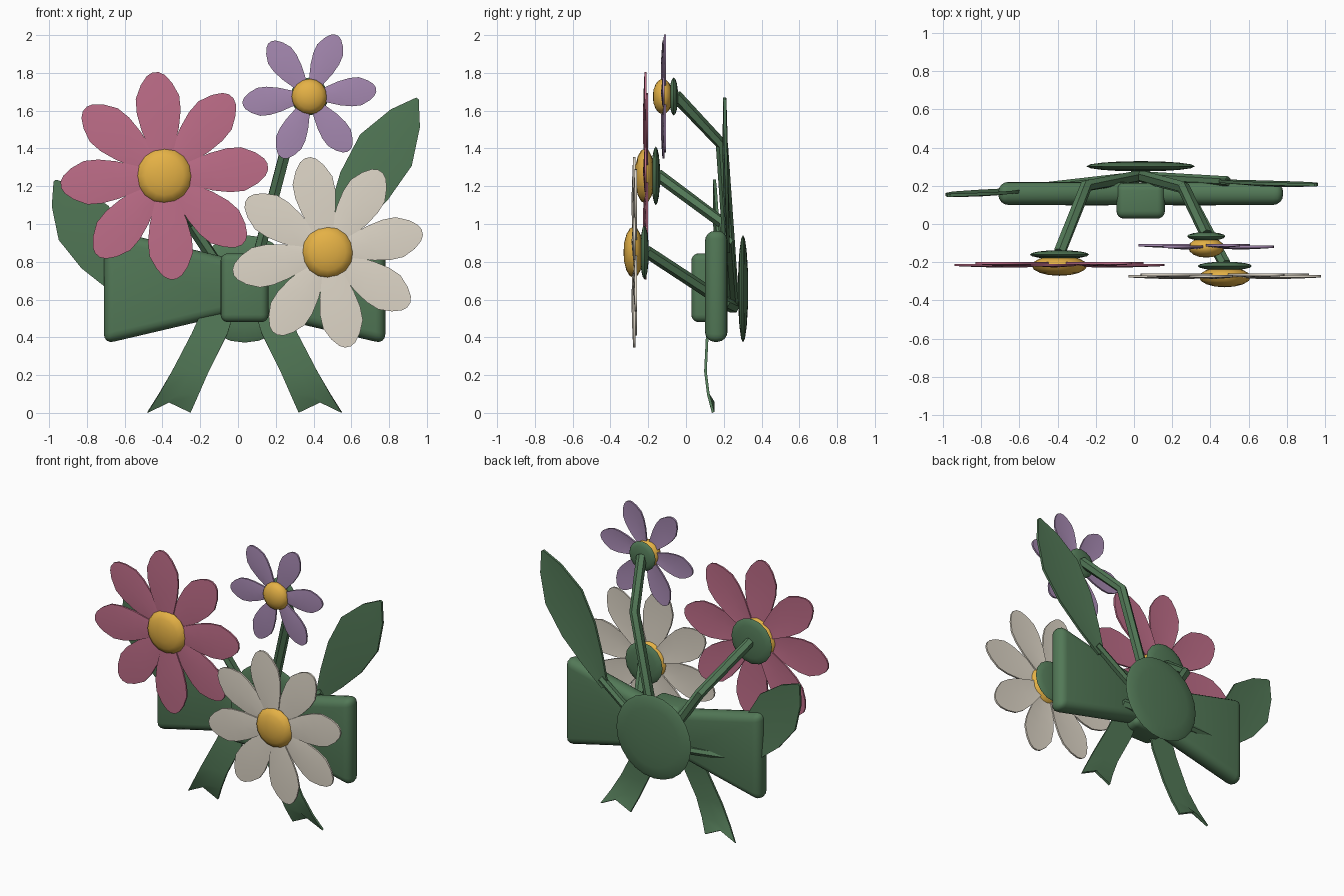
import bpy, bmesh, math
from mathutils import Vector, Matrix

if "Cube" in bpy.data.objects:
    bpy.data.objects.remove(bpy.data.objects["Cube"])


def material(name, rgb):
    m = bpy.data.materials.new(name)
    m.diffuse_color = (*rgb, 1)
    m.use_nodes = True
    m.node_tree.nodes["Principled BSDF"].inputs["Base Color"].default_value = m.diffuse_color
    return m


GREEN = material("leaf green", (0.085, 0.19, 0.095))
PINK = material("petal pink", (0.52, 0.155, 0.25))
WHITE = material("petal cream", (0.74, 0.68, 0.58))
PURPLE = material("petal lilac", (0.38, 0.25, 0.44))
GOLD = material("centre gold", (0.78, 0.44, 0.06))
CX = 0.035  # centre line of the bow


def finish(name, bm, mat, angle=35):
    bmesh.ops.recalc_face_normals(bm, faces=bm.faces)
    me = bpy.data.meshes.new(name)
    bm.to_mesh(me)
    bm.free()
    me.materials.append(mat)
    ob = bpy.data.objects.new(name, me)
    bpy.context.collection.objects.link(ob)
    bpy.ops.object.select_all(action='DESELECT')
    ob.select_set(True)
    bpy.context.view_layer.objects.active = ob
    bpy.ops.object.shade_smooth_by_angle(angle=math.radians(angle))
    return ob


def blade(bm, base, tip, profile, ridge, thick):
    """Thin petal or leaf: rows of left, middle, right; profile = (t, half width)."""
    base, tip = Vector(base), Vector(tip)
    d = tip - base
    side = Vector((d.z, 0, -d.x)).normalized()
    rows = []
    for t, w in profile:
        p = base + d * t
        mid = p + Vector((0, -ridge * math.sin(math.pi * min(t, 1)), 0))
        rows.append([(p - side * w), mid, (p + side * w)])
    layers = []
    for off in (-thick / 2, thick / 2):
        layers.append([[bm.verts.new(v + Vector((0, off, 0))) for v in r] for r in rows])
    f, b = layers
    n = len(rows)
    for i in range(n - 1):
        for j in range(2):
            for L in (f, b):
                bm.faces.new((L[i][j], L[i][j + 1], L[i + 1][j + 1], L[i + 1][j]))
        for j in (0, 2):
            bm.faces.new((f[i][j], f[i + 1][j], b[i + 1][j], b[i][j]))
    for i in (0, n - 1):
        for j in range(2):
            bm.faces.new((f[i][j], f[i][j + 1], b[i][j + 1], b[i][j]))


def lens(name, centre, r, depth, mat, u=16, v=8):
    bm = bmesh.new()
    bmesh.ops.create_uvsphere(bm, u_segments=u, v_segments=v, radius=1)
    bm.transform(Matrix.Translation(centre) @ Matrix.Diagonal((r, depth, r, 1))
                 @ Matrix.Rotation(math.pi / 2, 4, 'X'))
    return finish(name, bm, mat, 50)


def stem(name, pts, r=0.033):
    """Six-sided tube along a bent path."""
    bm = bmesh.new()
    pts = [Vector(p) for p in pts]
    rings = []
    for i, p in enumerate(pts):
        d = (pts[min(i + 1, len(pts) - 1)] - pts[max(i - 1, 0)]).normalized()
        a = d.cross(Vector((1, 0, 0))).normalized()
        b = d.cross(a)
        rings.append([bm.verts.new(p + r * (a * math.cos(k * math.pi / 3) + b * math.sin(k * math.pi / 3)))
                      for k in range(6)])
    for p, q in zip(rings, rings[1:]):
        for k in range(6):
            bm.faces.new((p[k], p[(k + 1) % 6], q[(k + 1) % 6], q[k]))
    bm.faces.new(rings[0])
    bm.faces.new(rings[-1])
    return finish(name, bm, GREEN)


PETAL = [(0.05, 0.04), (0.25, 0.115), (0.45, 0.18), (0.62, 0.212), (0.76, 0.21),
         (0.89, 0.15), (0.97, 0.085), (1.0, 0.03)]


def flower(name, x, y, z, R, count, turn, mat, rc, rcal, bend):
    # petals
    bm = bmesh.new()
    for i in range(count):
        a = math.radians(turn) + i * 2 * math.pi / count
        yy = y + (0.004 if i % 2 else -0.004)
        blade(bm, (x, yy, z), (x + R * math.cos(a), yy, z + R * math.sin(a)),
              [(t, w * R) for t, w in PETAL], 0.008, 0.012)
    finish(name + "_petals", bm, mat)
    # golden centre, green calyx and bent stem
    lens(name + "_centre", (x, y - 0.008, z), rc, 0.053, GOLD)
    lens(name + "_calyx", (x, y + 0.05, z), rcal, 0.023, GREEN)
    stem(name + "_stem", [(CX, 0.25, 0.56), bend, (x, y + 0.06, z + 0.005)])


flower("pink_flower", -0.39, -0.21, 1.255, 0.55, 8, 5, PINK, 0.145, 0.155, (-0.25, 0.2, 1.0))
flower("cream_flower", 0.475, -0.27, 0.85, 0.512, 8, 12, WHITE, 0.135, 0.142, (0.25, 0.21, 0.58))
flower("lilac_flower", 0.378, -0.115, 1.675, 0.355, 6, 6, PURPLE, 0.094, 0.1, (0.26, 0.19, 1.42))

# leaves with stalks
LEAF = [(0, 0.025), (0.2, 0.09), (0.42, 0.145), (0.66, 0.16), (0.87, 0.09), (1, 0.008)]
for name, base, tip in (("right_leaf", (0.46, 0.225, 0.86), (0.95, 0.205, 1.665)),
                        ("left_leaf", (-0.52, 0.185, 0.57), (-0.97, 0.15, 1.23))):
    bm = bmesh.new()
    blade(bm, base, tip, LEAF, 0.012, 0.016)
    finish(name, bm, GREEN)
    b, d = Vector(base), (Vector(tip) - Vector(base)).normalized()
    stem(name + "_stalk", [(CX, 0.25, 0.58), b + d * 0.06], 0.026)


def soft_box(name, corners, bevel):
    """Box from eight corners with rounded edges."""
    bm = bmesh.new()
    for c in corners:
        bm.verts.new(c)
    bmesh.ops.convex_hull(bm, input=bm.verts)
    bmesh.ops.dissolve_limit(bm, angle_limit=0.02, verts=bm.verts, edges=bm.edges)
    bmesh.ops.bevel(bm, geom=bm.edges[:], offset=bevel, segments=4, profile=0.5,
                    affect='EDGES', clamp_overlap=True)
    return finish(name, bm, GREEN, 50)


# bow loops, knot and forked tails
for name, s in (("left", -1), ("right", 1)):
    soft_box(name + "_bow_loop",
             [(CX + s * x, y, 0.67 + k * h) for x, h in ((0.04, 0.14), (0.745, 0.305))
              for y in (0.1, 0.22) for k in (-1, 1)], 0.052)
    bm = bmesh.new()
    rows = [(0.62, 0.03, 0.19, 0.14), (0.42, 0.09, 0.28, 0.12), (0.22, 0.19, 0.385, 0.11),
            (0.1, 0.243, 0.455, 0.125), (0.005, 0.285, 0.515, 0.15)]
    grid = []
    for i, (z, a, b, y) in enumerate(rows):
        notch = 0.055 if i == len(rows) - 1 else 0
        grid.append([bm.verts.new((CX + s * x, y, z + n))
                     for x, n in ((a, 0), ((a + b) / 2, notch), (b, 0))])
    for p, q in zip(grid, grid[1:]):
        for j in range(2):
            bm.faces.new((p[j], p[j + 1], q[j + 1], q[j]))
    bmesh.ops.recalc_face_normals(bm, faces=bm.faces)
    bmesh.ops.solidify(bm, geom=bm.faces[:], thickness=0.014)
    for v in bm.verts:
        v.co.z = max(v.co.z, 0)
    finish(name + "_bow_tail", bm, GREEN)

soft_box("bow_knot", [(x, y, z) for x in (CX - 0.127, CX + 0.127)
                      for y in (0.028, 0.215) for z in (0.48, 0.845)], 0.04)

# round backing pad
lens("backing_pad", (CX, 0.302, 0.657), 0.285, 0.027, GREEN, 24, 8)
